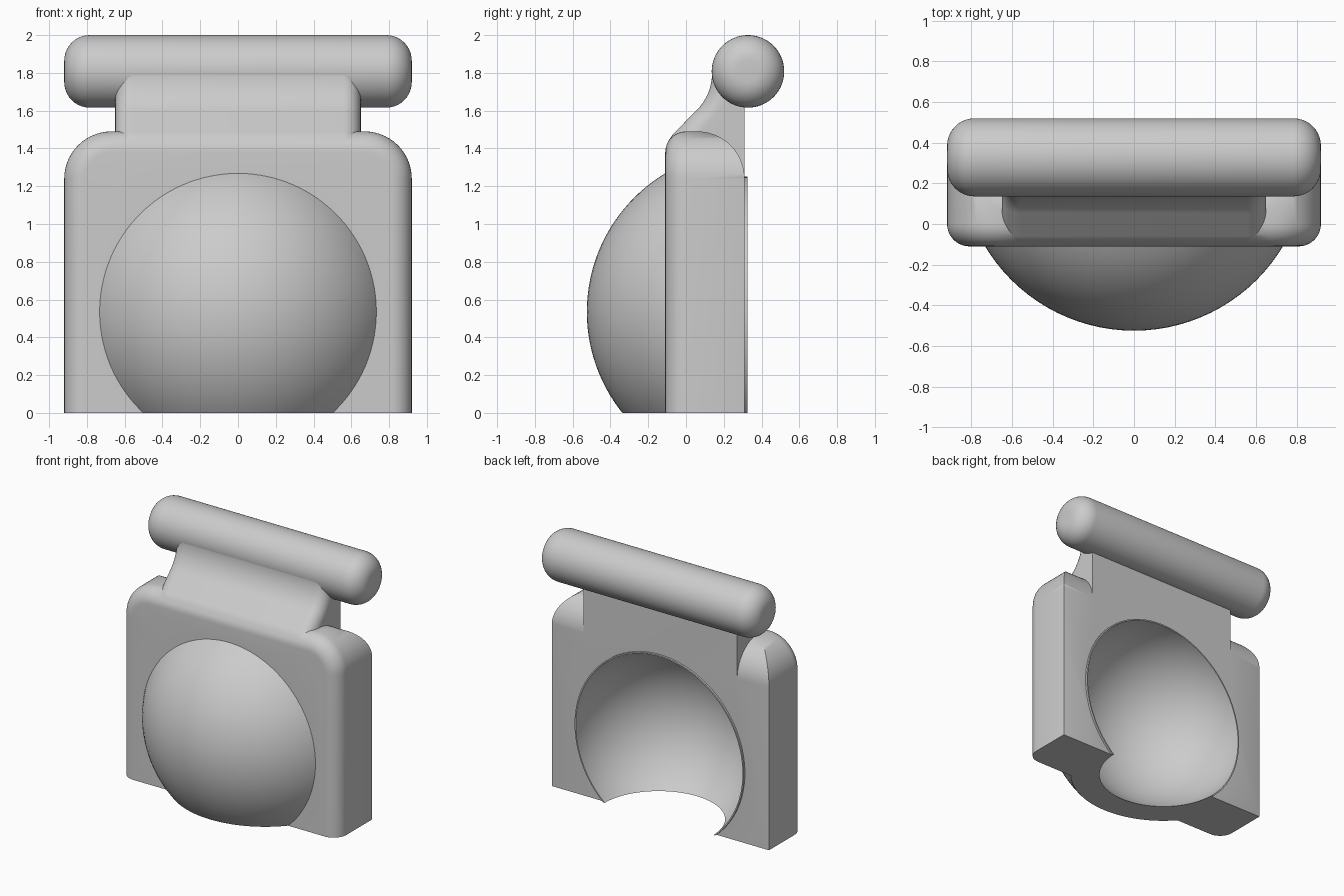
import bpy, bmesh
from math import sin, cos, pi, radians
from mathutils import Matrix, Vector

old = bpy.data.objects.get("Cube")
if old:
    bpy.data.objects.remove(old, do_unlink=True)

grey = bpy.data.materials.new("plain_grey")
grey.use_nodes = True
grey.diffuse_color = (0.6, 0.6, 0.6, 1)
grey.node_tree.nodes["Principled BSDF"].inputs["Base Color"].default_value = (0.6, 0.6, 0.6, 1)


def make(name, bm):
    bmesh.ops.recalc_face_normals(bm, faces=bm.faces)
    mesh = bpy.data.meshes.new(name)
    bm.to_mesh(mesh)
    bm.free()
    mesh.materials.append(grey)
    obj = bpy.data.objects.new(name, mesh)
    bpy.context.collection.objects.link(obj)
    return obj


def arc(cx, cy, r, a0, a1, n=14):
    angles = [radians(a0 + (a1 - a0) * i / n) for i in range(n + 1)]
    return [(cx + r * cos(a), cy + r * sin(a)) for a in angles]


def prism(points, place, lo, hi):
    """Extrude a closed outline from lo to hi; place maps (a, b, depth) to 3D."""
    bm = bmesh.new()
    face = bm.faces.new([bm.verts.new(place(a, b, lo)) for a, b in points])
    new = bmesh.ops.extrude_face_region(bm, geom=[face])["geom"]
    shift = Vector(place(0, 0, hi)) - Vector(place(0, 0, lo))
    bmesh.ops.translate(bm, vec=shift, verts=[g for g in new if isinstance(g, bmesh.types.BMVert)])
    return bm


def bevel(bm, test, size, segments=10):
    edges = [e for e in bm.edges if test(e)]
    bmesh.ops.bevel(bm, geom=edges, offset=size, segments=segments, profile=0.5,
                    affect='EDGES', clamp_overlap=True)


def ball(name, radius):
    bm = bmesh.new()
    bmesh.ops.create_uvsphere(bm, u_segments=96, v_segments=64, radius=radius,
                              matrix=Matrix.Translation((0, 0.33, 0.535)))
    return make(name, bm)


def box(name, lo, hi):
    bm = bmesh.new()
    bmesh.ops.create_cube(bm, size=1)
    lo, hi = Vector(lo), Vector(hi)
    for v in bm.verts:
        v.co = (lo + hi) / 2 + v.co * (hi - lo)
    return make(name, bm)


def select(obj):
    bpy.ops.object.select_all(action='DESELECT')
    obj.select_set(True)
    bpy.context.view_layer.objects.active = obj


def combine(target, tool, operation):
    select(target)
    mod = target.modifiers.new("combine", 'BOOLEAN')
    mod.operation, mod.solver, mod.object = operation, 'EXACT', tool
    bpy.ops.object.modifier_apply(modifier=mod.name)
    bpy.data.objects.remove(tool, do_unlink=True)


FRONT, BACK, TOP, HALF = -0.11, 0.31, 1.49, 0.92

# Body slab with round shoulders and a softened front rim
outline = [(-HALF, -0.3), (HALF, -0.3)]
outline += arc(HALF - 0.25, TOP - 0.25, 0.25, 0, 90)
outline += arc(0.25 - HALF, TOP - 0.25, 0.25, 90, 180)
bm = prism(outline, lambda a, b, d: (a, d, b), FRONT, BACK)
bevel(bm, lambda e: all(abs(v.co.y - FRONT) < 1e-4 for v in e.verts)
      and any(v.co.z > 0 for v in e.verts), 0.11)
bevel(bm, lambda e: all(abs(v.co.y - BACK) < 1e-4 and abs(v.co.x) > HALF - 1e-3
                        for v in e.verts), 0.015, 3)
body = make("body", bm)

# Large rounding along the top back edge
side = [(-1, -1), (BACK, -1)] + arc(BACK - 0.25, TOP - 0.25, 0.25, 0, 90) + [(-1, TOP)]
combine(body, make("back_rounding", prism(side, lambda a, b, d: (d, a, b), -1.5, 1.5)), 'INTERSECT')

# Neck sweeping from the front face up to the roll
sweep = [(-0.108, 1.1)] + arc(0.052, 1.37, 0.16, 180, 130)
sweep += arc(-0.142, 1.8, 0.28, -50, 0) + [(BACK, 1.8), (BACK, 1.1)]
bm = prism(sweep, lambda a, b, d: (d, a, b), -0.65, 0.65)
bevel(bm, lambda e: abs(e.verts[0].co.x - e.verts[1].co.x) < 1e-4
      and all(v.co.y < 0.15 for v in e.verts), 0.09)
combine(body, make("neck", bm), 'UNION')

# Domed front, thin rear lip and hollow bowl
dome = ball("dome", 0.855)
combine(dome, box("dome_trim", (-2, -2, -2), (2, 0.2, 2)), 'INTERSECT')
combine(body, dome, 'UNION')
bm = bmesh.new()
bmesh.ops.create_cone(bm, cap_ends=True, segments=96, radius1=0.716, radius2=0.716, depth=0.225,
                      matrix=Matrix.Translation((0, 0.2125, 0.535)) @ Matrix.Rotation(pi / 2, 4, 'X'))
combine(body, make("lip", bm), 'UNION')
combine(body, ball("hollow", 0.706), 'DIFFERENCE')
combine(body, box("floor_cut", (-2, -2, -2), (2, 2, 0)), 'DIFFERENCE')

# Horizontal roll with rounded ends
bm = bmesh.new()
bmesh.ops.create_cone(bm, cap_ends=True, segments=64, radius1=0.192, radius2=0.192, depth=2 * HALF,
                      matrix=Matrix.Translation((0, 0.328, 1.808)) @ Matrix.Rotation(pi / 2, 4, 'Y'))
bevel(bm, lambda e: abs(e.verts[0].co.x - e.verts[1].co.x) < 1e-4, 0.135)
roll = make("top_roll", bm)

for obj in (body, roll):
    select(obj)
    bpy.ops.object.shade_smooth_by_angle(angle=radians(32))
